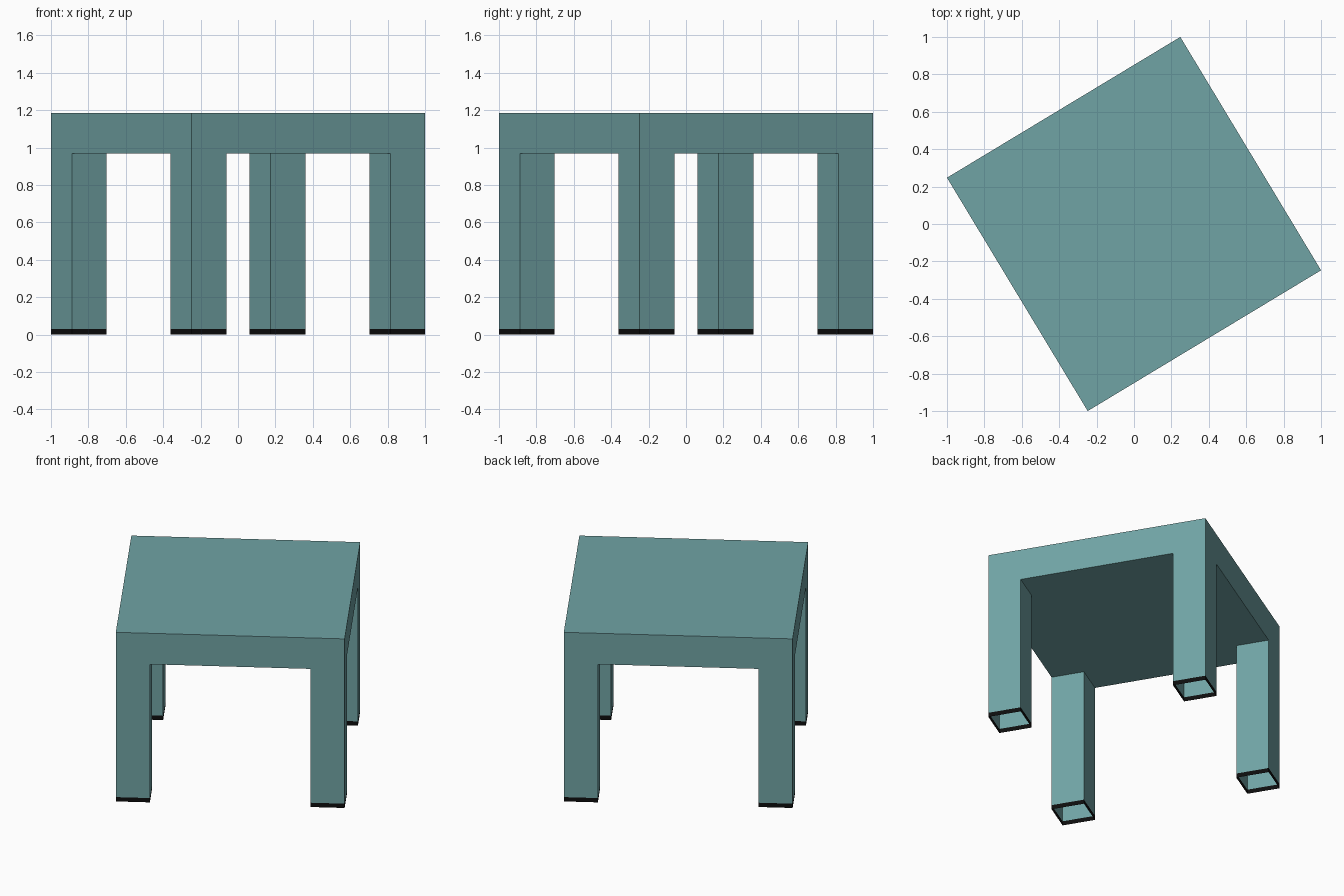
import bpy, bmesh, math
from mathutils import Matrix

if "Cube" in bpy.data.objects:
    bpy.data.objects.remove(bpy.data.objects["Cube"])

SIDE, LEG = 1.457, 0.217          # top width, leg width
Z_BAND, Z_UNDER, Z_TOP = 0.03, 0.968, 1.185
TURN = Matrix.Rotation(math.radians(31.1), 4, 'Z')


def material(name, rgb):
    m = bpy.data.materials.new(name)
    m.diffuse_color = (*rgb, 1)
    m.use_nodes = True
    m.node_tree.nodes["Principled BSDF"].inputs["Base Color"].default_value = m.diffuse_color
    return m


teal = material("muted_teal", (0.163, 0.367, 0.373))
black = material("black", (0.004, 0.004, 0.004))


def block(name, x, y, width, z0, z1, mat, drop=()):
    """Square block; drop lists the ends (-1 bottom, 1 top) left open."""
    bm = bmesh.new()
    bmesh.ops.create_cube(bm, size=1)
    ends = [f for f in bm.faces if round(f.normal.z) in drop]
    if ends:
        bmesh.ops.delete(bm, geom=ends, context='FACES_ONLY')
    bmesh.ops.scale(bm, vec=(width, width, z1 - z0), verts=bm.verts)
    bmesh.ops.translate(bm, vec=(x, y, (z0 + z1) / 2), verts=bm.verts)
    bm.transform(TURN)
    me = bpy.data.meshes.new(name)
    bm.to_mesh(me)
    bm.free()
    me.materials.append(mat)
    ob = bpy.data.objects.new(name, me)
    bpy.context.collection.objects.link(ob)


# thick square top
block("table_top", 0, 0, SIDE, Z_UNDER, Z_TOP, teal)

# hollow corner legs, each with a black band at the open foot
c = (SIDE - LEG) / 2
for sy, row in ((-1, "front"), (1, "back")):
    for sx, col in ((-1, "left"), (1, "right")):
        block(f"{row}_{col}_leg", sx * c, sy * c, LEG, Z_BAND, Z_UNDER, teal, (-1, 1))
        block(f"{row}_{col}_foot_band", sx * c, sy * c, LEG, 0, Z_BAND, black, (-1, 1))
